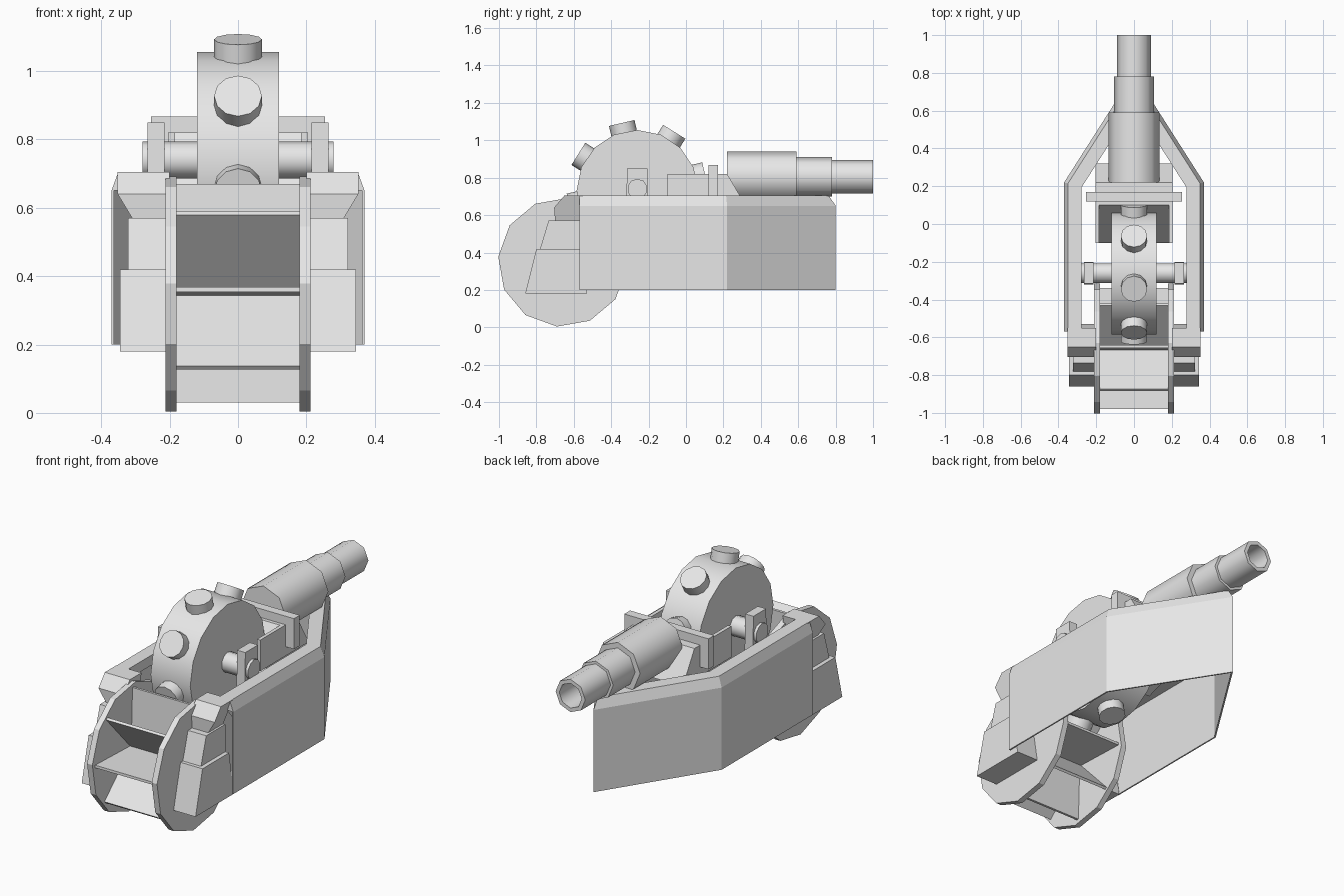
import bpy, bmesh, math
from mathutils import Matrix, Vector

old = bpy.data.objects.get("Cube")
if old:
    bpy.data.objects.remove(old, do_unlink=True)

grey = bpy.data.materials.new("plain_grey")
grey.use_nodes = True
grey.diffuse_color = (0.8, 0.8, 0.8, 1)
grey.node_tree.nodes["Principled BSDF"].inputs["Base Color"].default_value = (0.8, 0.8, 0.8, 1)


def finish(name, bm, smooth=0):
    bmesh.ops.recalc_face_normals(bm, faces=bm.faces)
    mesh = bpy.data.meshes.new(name)
    bm.to_mesh(mesh)
    bm.free()
    mesh.materials.append(grey)
    ob = bpy.data.objects.new(name, mesh)
    bpy.context.collection.objects.link(ob)
    if smooth:
        bpy.ops.object.select_all(action='DESELECT')
        ob.select_set(True)
        bpy.context.view_layer.objects.active = ob
        bpy.ops.object.shade_smooth_by_angle(angle=math.radians(smooth))
    return ob


def prism(name, profile, x0, x1):
    """Extrude a (y, z) profile along x."""
    bm = bmesh.new()
    face = bm.faces.new([bm.verts.new((x0, y, z)) for y, z in profile])
    ext = bmesh.ops.extrude_face_region(bm, geom=[face])["geom"]
    bmesh.ops.translate(bm, vec=(x1 - x0, 0, 0),
                        verts=[v for v in ext if isinstance(v, bmesh.types.BMVert)])
    return finish(name, bm)


def rod(name, start, end, radius, sides, turn=0, smooth=50):
    """Capped cylinder between two points."""
    a, b = Vector(start), Vector(end)
    rot = (b - a).to_track_quat('Z', 'Y').to_matrix().to_4x4()
    bm = bmesh.new()
    bmesh.ops.create_cone(bm, cap_ends=True, segments=sides, radius1=radius, radius2=radius,
                          depth=(b - a).length,
                          matrix=Matrix.Translation((a + b) / 2) @ rot
                          @ Matrix.Rotation(math.radians(turn), 4, 'Z'))
    return finish(name, bm, smooth)


def disc(name, x0, x1, y, z, radius, sides, turn=0):
    angles = [math.radians(turn + 360 * i / sides) for i in range(sides)]
    return prism(name, [(y + radius * math.cos(a), z + radius * math.sin(a)) for a in angles], x0, x1)


def hull_path(d):
    """Plan outline of the hull, inset by d."""
    half = [(0.37 - d, -0.57), (0.37 - d, 0.22 - 0.29 * d)]
    return half + [(0, 0.8 - 1.86 * d)] + [(-x, y) for x, y in reversed(half)]


def sweep(name, section, closed):
    """Sweep a section of (inset, z) pairs along the hull outline."""
    bm = bmesh.new()
    rows = [[bm.verts.new((x, y, z)) for x, y in hull_path(d)] for d, z in section]
    pairs = list(zip(rows, rows[1:])) + ([(rows[-1], rows[0])] if closed else [])
    for r, s in pairs:
        for i in range(len(r) - 1):
            bm.faces.new((r[i], r[i + 1], s[i + 1], s[i]))
    if closed:
        bm.faces.new([r[0] for r in rows])
        bm.faces.new([r[-1] for r in reversed(rows)])
    return finish(name, bm)


# Hull walls, open below, and the chamfered gunwale
sweep("hull_walls", [(0, 0.2), (0, 0.65), (0.008, 0.65), (0.008, 0.2)], True)
sweep("gunwale", [(0, 0.65), (0.02, 0.705), (0.092, 0.705), (0.092, 0.65)], True)

# Stern armour, axle brackets and wheel discs on both sides
for side, s in (("left", 1), ("right", -1)):
    prism(side + "_stern_lower_block", [(-0.86, 0.18), (-0.53, 0.18), (-0.57, 0.42), (-0.8, 0.42)],
          s * 0.21, s * 0.345)
    prism(side + "_stern_middle_block", [(-0.78, 0.42), (-0.57, 0.42), (-0.57, 0.57), (-0.735, 0.57)],
          s * 0.21, s * 0.322)
    cap = prism(side + "_stern_cap",
                [(-0.7, 0.57), (-0.57, 0.57), (-0.55, 0.705), (-0.65, 0.705), (-0.705, 0.64)],
                s * 0.2, s * 0.352)
    for v in cap.data.vertices:
        if v.co.z < 0.6 and abs(v.co.x) > 0.3:
            v.co.x = s * 0.31
    prism(side + "_axle_bracket", [(-0.32, 0.62), (-0.2, 0.62), (-0.205, 0.85), (-0.315, 0.85)],
          s * 0.215, s * 0.265)
    disc(side + "_paddle_disc", s * 0.18, s * 0.212, -0.66, 0.348, 0.345, 12, -5)

# Paddle blades
for i in range(8):
    a = math.radians(178 + 45 * i)
    out, across = Vector((math.cos(a), math.sin(a))), Vector((-math.sin(a), math.cos(a))) * 0.007
    c = Vector((-0.66, 0.35))
    tip = c + out * 0.32
    prism("paddle_blade", [c - across, tip - across, tip + across, c + across], -0.18, 0.18)

# Large studded drum on its axle
CY, CZ = -0.26, 0.73
disc("studded_drum", -0.12, 0.12, CY, CZ, 0.325, 16, 0).select_set(True)
drum = bpy.data.objects["studded_drum"]
bpy.context.view_layer.objects.active = drum
bpy.ops.object.shade_smooth_by_angle(angle=math.radians(40))
for i in range(8):
    a = math.radians(13 + 45 * i)
    y, z = math.cos(a), math.sin(a)
    rod("drum_stud", (0, CY + 0.28 * y, CZ + 0.28 * z), (0, CY + 0.372 * y, CZ + 0.372 * z), 0.07, 12)
rod("drum_axle", (-0.28, CY, 0.74), (0.28, CY, 0.74), 0.054, 10)

# Gun mount: side cheeks, sloped breech floor and shield
for s in (1, -1):
    prism("mount_cheek", [(-0.1, 0.65), (0.32, 0.65), (0.22, 0.82), (-0.1, 0.82)], s * 0.185, s * 0.205)
prism("mount_breech_slope", [(-0.1, 0.52), (0.32, 0.65), (0.22, 0.82), (0.1, 0.82)], -0.187, 0.187)
prism("gun_shield", [(0.12, 0.7), (0.17, 0.7), (0.17, 0.867), (0.12, 0.867)], -0.255, 0.255)

# Stepped gun barrel
GZ = 0.805
rod("gun_sleeve", (0, 0.22, GZ), (0, 0.59, GZ), 0.135, 8)
rod("gun_middle", (0, 0.55, GZ), (0, 0.78, GZ), 0.105, 8)
muzzle = rod("gun_muzzle", (0, 0.74, GZ), (0, 1.0, GZ), 0.09, 8, smooth=0)

# Hollow bore at the muzzle
bm = bmesh.new()
bm.from_mesh(muzzle.data)
end = max(bm.faces, key=lambda f: f.calc_center_median().y)
bmesh.ops.inset_region(bm, faces=[end], thickness=0.022)
ext = bmesh.ops.extrude_face_region(bm, geom=[end])["geom"]
bmesh.ops.translate(bm, vec=(0, -0.2, 0), verts=[v for v in ext if isinstance(v, bmesh.types.BMVert)])
bmesh.ops.delete(bm, geom=[end] if end.is_valid else [], context='FACES_ONLY')
bm.to_mesh(muzzle.data)
bm.free()
bpy.context.view_layer.objects.active = muzzle
bpy.ops.object.select_all(action='DESELECT')
muzzle.select_set(True)
bpy.ops.object.shade_smooth_by_angle(angle=math.radians(50))
